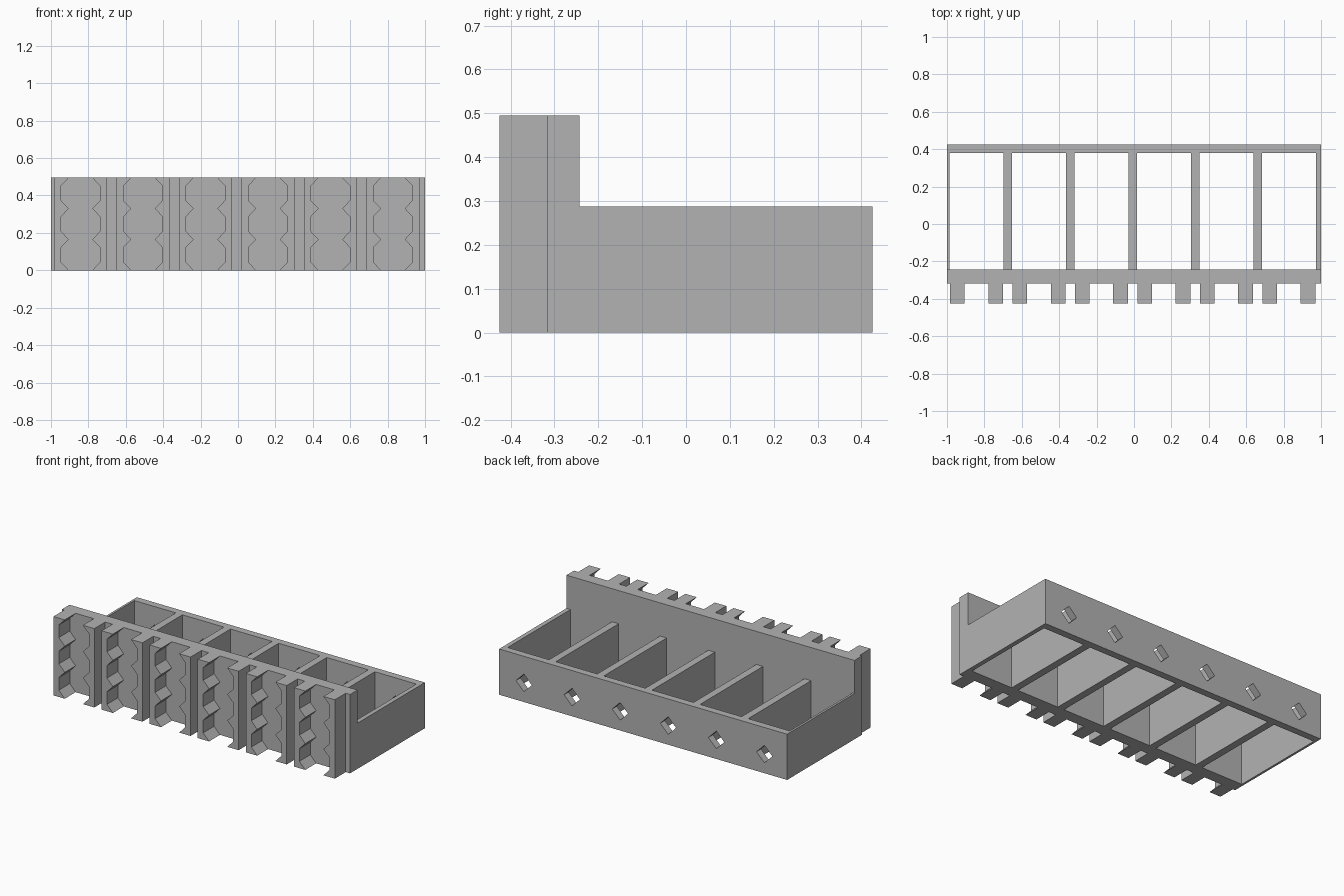
import bpy
import bmesh
from math import pi
from mathutils import Matrix, Vector

cube = bpy.data.objects.get("Cube")
if cube:
    bpy.data.objects.remove(cube, do_unlink=True)

grey = bpy.data.materials.new("plain grey")
grey.use_nodes = True
grey.diffuse_color = (0.45, 0.45, 0.45, 1)
grey.node_tree.nodes["Principled BSDF"].inputs["Base Color"].default_value = (0.45, 0.45, 0.45, 1)

BAYS = [-0.842 + 0.334 * i for i in range(6)]
FRONT, PLATE_FRONT, PLATE_BACK, BACK = -0.425, -0.317, -0.243, 0.425
LOW, TALL = 0.287, 0.495


def add_prism(bm, points, offset):
    """Extrude a closed outline of 3D points by an offset vector."""
    base = bm.faces.new([bm.verts.new(p) for p in points])
    new = bmesh.ops.extrude_face_region(bm, geom=[base], use_keep_orig=True)["geom"]
    bmesh.ops.translate(bm, vec=Vector(offset), verts=[v for v in new if isinstance(v, bmesh.types.BMVert)])


def finish(bm, name):
    bmesh.ops.recalc_face_normals(bm, faces=bm.faces)
    mesh = bpy.data.meshes.new(name)
    bm.to_mesh(mesh)
    bm.free()
    mesh.materials.append(grey)
    obj = bpy.data.objects.new(name, mesh)
    bpy.context.collection.objects.link(obj)
    return obj


def cut(target, cutter):
    """Subtract the cutter, apply the result and remove the cutter."""
    cutter.hide_render = True
    mod = target.modifiers.new("cut", "BOOLEAN")
    mod.operation = "DIFFERENCE"
    mod.solver = "EXACT"
    mod.object = cutter
    bpy.context.view_layer.objects.active = target
    bpy.ops.object.modifier_apply(modifier=mod.name)
    bpy.data.objects.remove(cutter, do_unlink=True)


# Tray body: L-shaped side outline, tall mounting plate at the front
bm = bmesh.new()
outline = [(PLATE_FRONT, 0), (BACK, 0), (BACK, LOW), (PLATE_BACK, LOW),
           (PLATE_BACK, TALL), (PLATE_FRONT, TALL)]
add_prism(bm, [(-1, y, z) for y, z in outline], (2, 0, 0))
tray = finish(bm, "tray_body")

# Open compartments, through the bottom
bm = bmesh.new()
for x in BAYS:
    size = Matrix.Diagonal((0.288, 0.38 - PLATE_BACK, 1, 1))
    place = Matrix.Translation((x, (0.38 + PLATE_BACK) / 2, 0.2))
    bmesh.ops.create_cube(bm, size=1, matrix=place @ size)
cut(tray, finish(bm, "compartment_cutter"))

# Diamond holes in the back wall
bm = bmesh.new()
for x in BAYS:
    r, z = 0.055, 0.12
    diamond = [(x - r, z), (x, z - r), (x + r, z), (x, z + r)]
    add_prism(bm, [(a, 0.3, b) for a, b in diamond], (0, 0.2, 0))
cut(tray, finish(bm, "hole_cutter"))

# Paired toothed rails on the front plate
OUTER, WIDE, NARROW, SLOPE = 0.142, 0.104, 0.063, 0.043
step = TALL / 3
teeth = []
for i in range(4):
    z = i * step
    if i > 0:
        teeth.append((WIDE, z - SLOPE))
    teeth.append((NARROW, z))
    if i < 3:
        teeth.append((WIDE, z + SLOPE))
rail = [(OUTER, TALL), (OUTER, 0)] + teeth
for n, x in enumerate(BAYS, 1):
    for side, label in ((-1, "right"), (1, "left")):
        bm = bmesh.new()
        add_prism(bm, [(x + side * a, FRONT, z) for a, z in rail],
                  (0, PLATE_FRONT - FRONT, 0))
        finish(bm, f"toothed_rail_{label}_{n}")
